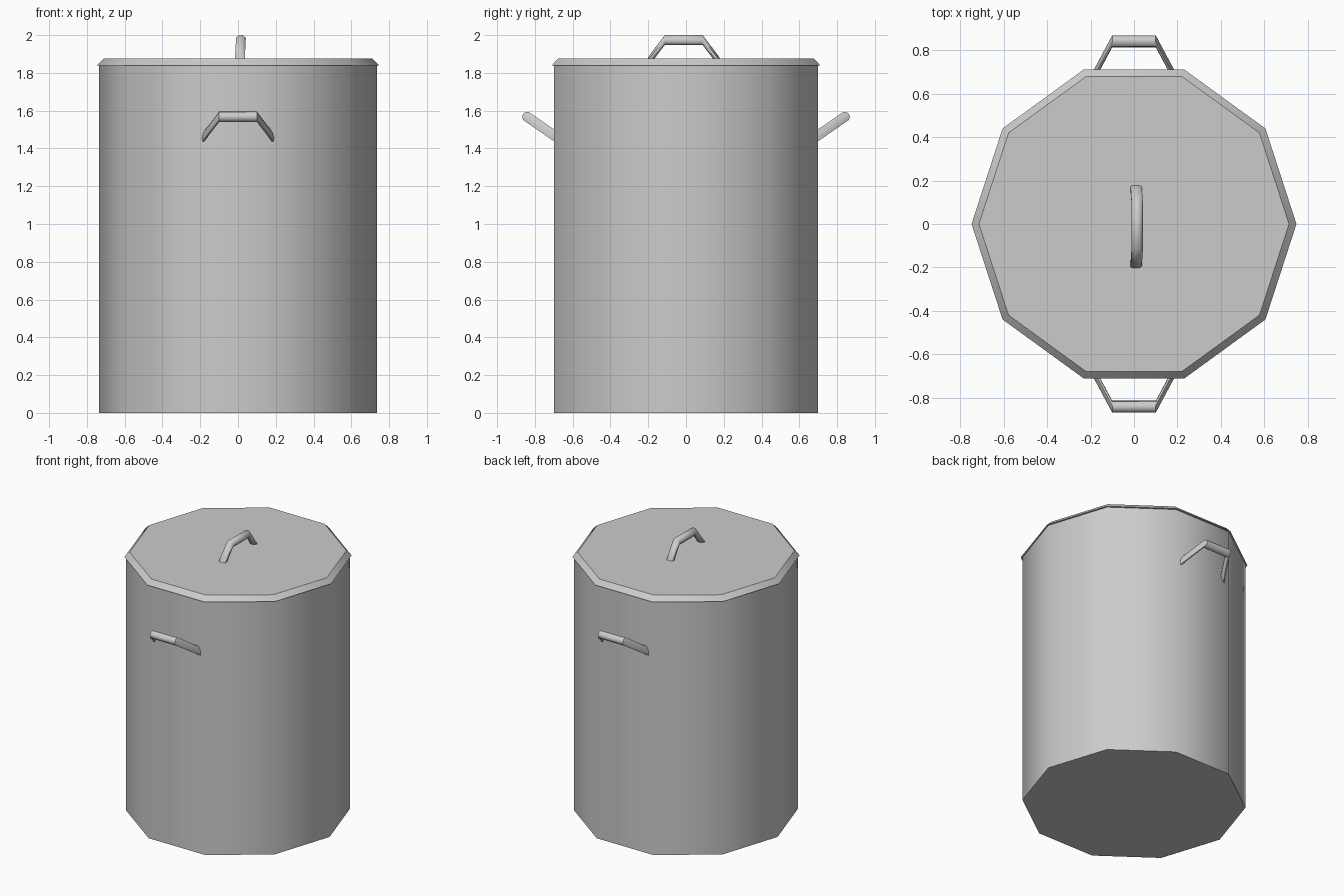
import bpy, bmesh, math
from mathutils import Vector

if "Cube" in bpy.data.objects:
    bpy.data.objects.remove(bpy.data.objects["Cube"])

SIDES = 10


def make_object(name, bm, angle):
    bmesh.ops.recalc_face_normals(bm, faces=bm.faces[:])
    mesh = bpy.data.meshes.new(name)
    bm.to_mesh(mesh)
    bm.free()
    mesh.shade_smooth()
    mesh.set_sharp_from_angle(angle=math.radians(angle))
    obj = bpy.data.objects.new(name, mesh)
    bpy.context.collection.objects.link(obj)
    return obj


def skin(name, rings, angle):
    """Bridge a list of vertex rings and cap both ends."""
    bm = bmesh.new()
    rows = [[bm.verts.new(p) for p in ring] for ring in rings]
    n = len(rows[0])
    for a, b in zip(rows, rows[1:]):
        for i in range(n):
            j = (i + 1) % n
            bm.faces.new((a[i], a[j], b[j], b[i]))
    bm.faces.new(rows[0])
    bm.faces.new(rows[-1])
    return make_object(name, bm, angle)


def drum(name, profile):
    rings = [[(r * math.cos(math.tau * i / SIDES), r * math.sin(math.tau * i / SIDES), z)
              for i in range(SIDES)] for r, z in profile]
    return skin(name, rings, 40)


def handle(name, bar, foot, along, half_bar=0.1, half_foot=0.175, radius=0.028, sink=1.2):
    """Bent bar: grip centre, foot centre on the surface, grip direction."""
    bar, foot, along = Vector(bar), Vector(foot), Vector(along)
    out = (bar - foot).normalized()
    side = along.cross(out)
    # carry the legs a little below the surface
    end = bar + (foot - bar) * sink
    half_end = half_bar + (half_foot - half_bar) * sink
    centres = [end - along * half_end, bar - along * half_bar,
               bar + along * half_bar, end + along * half_end]
    rings = [[c + radius * (out * math.cos(math.tau * (i + .5) / 8) + side * math.sin(math.tau * (i + .5) / 8))
              for i in range(8)] for c in centres]
    return skin(name, rings, 50)


# Bin body and lid with bevelled rim
drum("bin_body", [(0.735, 0), (0.735, 1.85)])
drum("lid", [(0.747, 1.84), (0.713, 1.875)])

# Side handles, front and back
for label, s in (("front", -1), ("back", 1)):
    handle(label + "_handle", (0, 0.84 * s, 1.567), (0, 0.70 * s, 1.47), (1, 0, 0))

# Lid handle
handle("lid_handle", (0.015, -0.012, 1.974), (0.01, -0.012, 1.875), (0, 1, 0))
